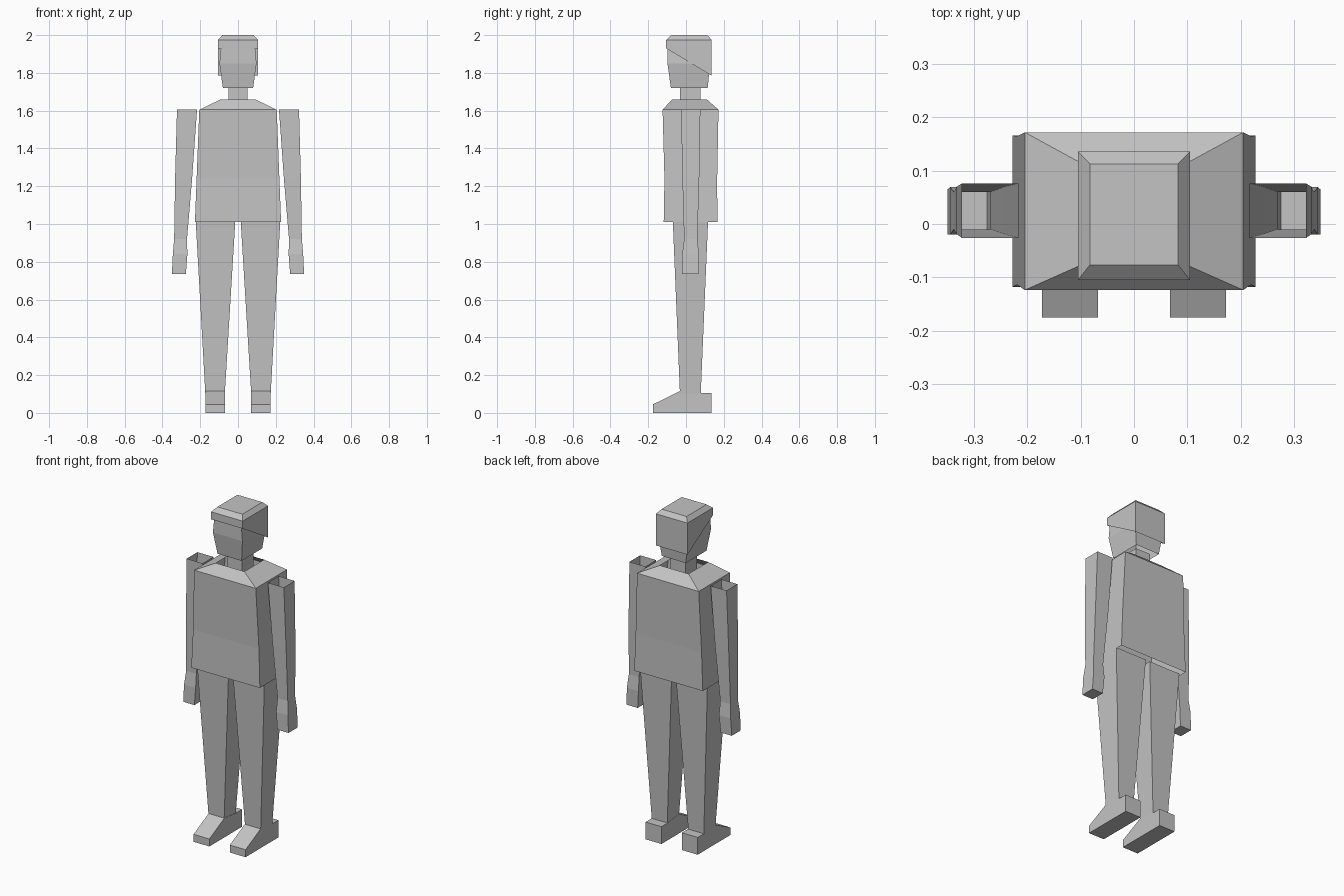
import bpy, bmesh

if "Cube" in bpy.data.objects:
    bpy.data.objects.remove(bpy.data.objects["Cube"])

grey = bpy.data.materials.new("plain grey")
grey.diffuse_color = (0.55, 0.55, 0.55, 1)
grey.use_nodes = True
grey.node_tree.nodes["Principled BSDF"].inputs["Base Color"].default_value = grey.diffuse_color


def finish(name, bm):
    bm.normal_update()
    mesh = bpy.data.meshes.new(name)
    bm.to_mesh(mesh)
    bm.free()
    mesh.materials.append(grey)
    obj = bpy.data.objects.new(name, mesh)
    bpy.context.collection.objects.link(obj)
    return obj


def tube(name, rings, bottom=False, top=False, flip=1):
    """Loft rectangular rings (x0, x1, y0, y1, z front, z back), lowest first."""
    bm = bmesh.new()
    loops = []
    for x0, x1, y0, y1, zf, zb in rings:
        a, b = sorted((x0 * flip, x1 * flip))
        loops.append([bm.verts.new(p) for p in
                      ((a, y0, zf), (b, y0, zf), (b, y1, zb), (a, y1, zb))])
    for lo, hi in zip(loops, loops[1:]):
        for i in range(4):
            j = (i + 1) % 4
            bm.faces.new((lo[i], lo[j], hi[j], hi[i]))
    if bottom:
        bm.faces.new(loops[0][::-1])
    if top:
        bm.faces.new(loops[-1])
    return finish(name, bm)


def shoe(name, x0, x1, profile):
    """Extrude a side profile of (y, z) points across x."""
    bm = bmesh.new()
    face = bm.faces.new([bm.verts.new((x0, y, z)) for y, z in profile])
    new = bmesh.ops.extrude_face_region(bm, geom=[face])["geom"]
    bmesh.ops.translate(bm, vec=(x1 - x0, 0, 0),
                        verts=[v for v in new if isinstance(v, bmesh.types.BMVert)])
    bmesh.ops.recalc_face_normals(bm, faces=bm.faces)
    return finish(name, bm)


# Jacket body with sloping shoulders, open at collar and hem
tube("torso", [(-.228, .228, -.118, .166, 1.01, 1.01),
               (-.219, .219, -.114, .165, 1.24, 1.24),
               (-.205, .205, -.124, .172, 1.605, 1.605),
               (-.095, .095, -.075, .112, 1.658, 1.658)])

# Neck, head and slanted hair cap
tube("neck", [(-.05, .05, -.032, .078, 1.59, 1.59),
              (-.05, .05, -.032, .078, 1.725, 1.725)])
tube("head", [(-.08, .08, -.08, .115, 1.72, 1.72),
              (-.098, .098, -.098, .127, 1.85, 1.85),
              (-.09, .09, -.097, .127, 1.94, 1.94)], top=True)
tube("hair", [(-.105, .105, -.105, .136, 1.93, 1.785),
              (-.105, .105, -.105, .136, 1.975, 1.975),
              (-.083, .083, -.077, .113, 2.0, 2.0)], top=True)

# Limbs on both sides
for side, s in (("left", 1), ("right", -1)):
    tube(side + "_arm", [(.27, .338, -.01, .06, .92, .92),
                         (.243, .333, -.019, .07, 1.24, 1.24),
                         (.217, .323, -.026, .076, 1.605, 1.605)], flip=s)
    tube(side + "_hand", [(.276, .35, -.02, .065, .735, .735),
                          (.268, .345, -.02, .069, .84, .84),
                          (.27, .338, -.01, .06, .92, .92)], bottom=True, flip=s)
    tube(side + "_leg", [(.07, .173, -.032, .078, .1, .1),
                         (.014, .224, -.07, .117, 1.02, 1.02)], top=True, flip=s)
    shoe(side + "_shoe", .068 * s, .173 * s,
         [(-.175, 0), (.136, 0), (.136, .104), (.078, .104),
          (-.032, .116), (-.175, .045)])
